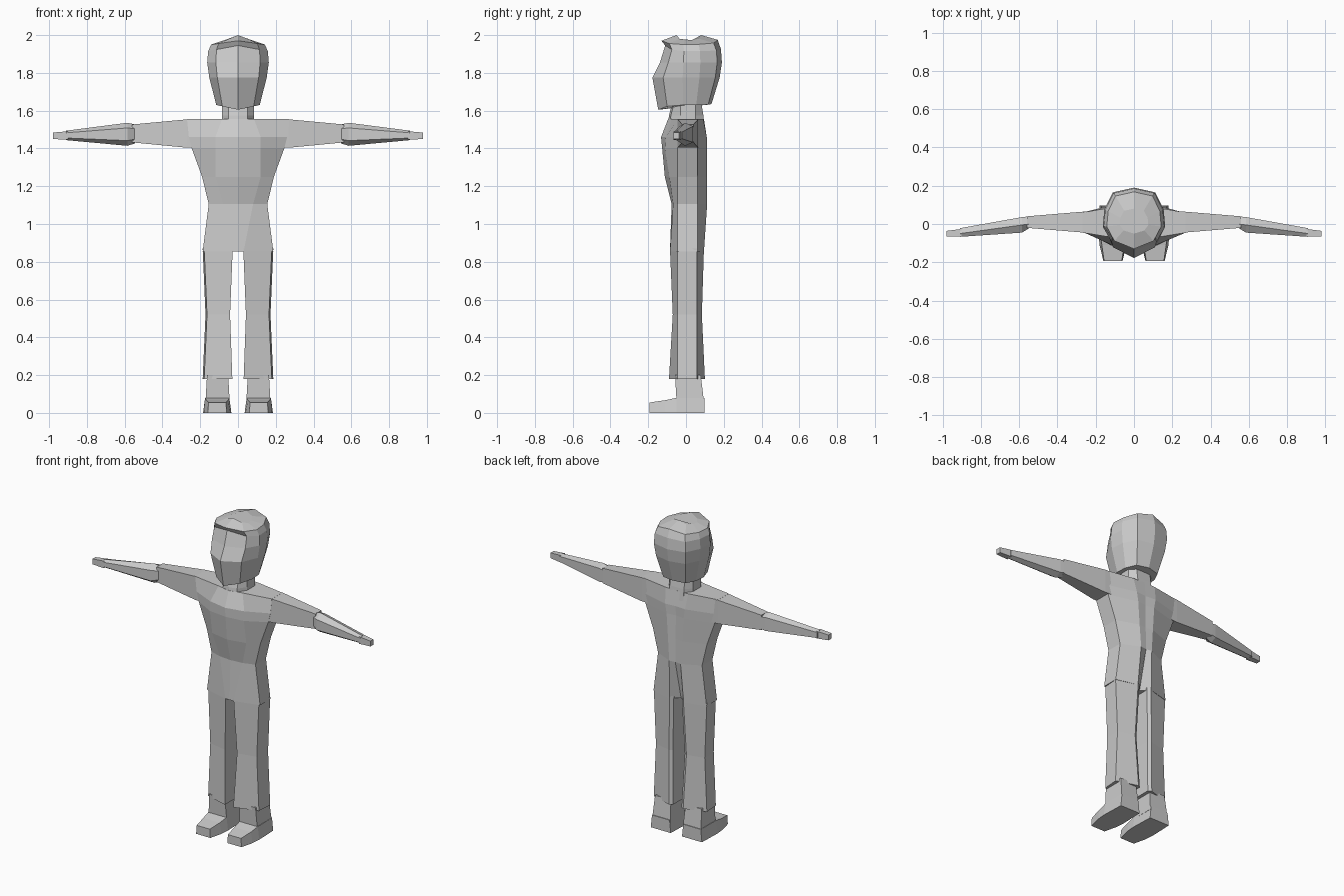
import bpy, bmesh

if "Cube" in bpy.data.objects:
    bpy.data.objects.remove(bpy.data.objects["Cube"])


def loft(name, rings, mirror=False):
    """Skin a sequence of equal-length vertex rings, cap both ends."""
    bm = bmesh.new()
    vs = [[bm.verts.new(p) for p in ring] for ring in rings]
    n = len(rings[0])
    for a, b in zip(vs, vs[1:]):
        for i in range(n):
            j = (i + 1) % n
            bm.faces.new((a[i], a[j], b[j], b[i]))
    bm.faces.new(vs[0][::-1])
    bm.faces.new(vs[-1])
    bmesh.ops.recalc_face_normals(bm, faces=bm.faces)
    me = bpy.data.meshes.new(name)
    bm.to_mesh(me)
    bm.free()
    ob = bpy.data.objects.new(name, me)
    bpy.context.collection.objects.link(ob)
    if mirror:
        ob.modifiers.new("mirror", 'MIRROR').use_mirror_merge = False
    return ob


def full(half):
    """Close a half ring (centre front to centre back) across x = 0."""
    return half + [(-x, y, z) for x, y, z in half[-2:0:-1]]


# head: width, front, back, height, extra height at centre front / centre back
PLAN = [(0, -1), (.72, -.68), (1, -.1), (.95, .4), (.68, .87), (0, 1)]


def head_ring(z, w, f, b, dzf, dzb):
    half = []
    for fx, fy in PLAN:
        y = fy * (b if fy > 0 else -f)
        dz = (dzb if fy > 0 else dzf) * (1 - fx)
        half.append((fx * w, y, z + dz))
    return full(half)


loft("head", [head_ring(*r) for r in (
    (1.63, .115, -.147, .135, -.025, .005),
    (1.775, .152, -.178, .178, 0, 0),
    (1.855, .163, -.138, .19, 0, 0),
    (1.915, .158, -.11, .185, .03, .01),
    (1.95, .142, -.13, .168, .02, .025),
    (1.972, .075, -.05, .08, .028, .028))])

# neck
loft("neck", [full([(0, f, z), (.05, f + .01, z), (.085, -.03, z),
                    (.085, .05, z), (.05, b, z), (0, b, z)])
              for z, f, b in ((1.5, -.1, .1), (1.575, -.09, .092), (1.65, -.07, .08))])

# torso: height, centre front, front corner x/y, side x, back corner x/y, centre back
TORSO = [(.855, -.085, .03, -.085, .187, .05, .095, .05),
         (1.105, -.076, .08, -.068, .155, .04, .112, .108),
         (1.25, -.112, .12, -.088, .19, .05, .11, .105),
         (1.40, -.126, .12, -.112, .245, .06, .11, .102),
         (1.46, -.132, .12, -.108, .26, .07, .11, .105),
         (1.555, -.095, .085, -.075, .27, .08, .092, .095)]
loft("torso", [full([(0, fc, z), (fx, fy, z), (sx, -.045, z), (sx, .06, z),
                     (bx, by, z), (0, bc, z)])
               for z, fc, fx, fy, sx, bx, by, bc in TORSO])

# trouser legs: height, inner x, outer x, front y, back y
loft("legs", [[(xi, yf, z), (xo - .008, -.045, z), (xo, .057, z),
               (xi + .02, yb, z), (xi, yb - .012, z)]
              for z, xi, xo, yf, yb in ((.87, .028, .187, -.085, .095),
                                        (.52, .042, .172, -.07, .084),
                                        (.18, .03, .187, -.09, .1))], mirror=True)

# upper arms: x, front y, back y, bottom z, top z
loft("upper_arms", [[(x, yf, z0), (x, yf, z1), (x, yb, z1), (x, yb, z0)]
                    for x, yf, yb, z0, z1 in ((.22, -.046, .066, 1.405, 1.554),
                                              (.27, -.044, .064, 1.404, 1.554),
                                              (.56, -.02, .04, 1.432, 1.527))], mirror=True)


# forearm sleeves and hands: six-sided section tapering outwards
def arm_ring(x, yf, ym, yb, z, h):
    return [(x, yf, z - h * .55), (x, yf, z + h * .55), (x, ym, z + h),
            (x, yb, z + h * .7), (x, yb, z - h * .7), (x, ym, z - h)]


loft("forearms", [arm_ring(.545, -.02, 0, .04, 1.477, .05),
                  arm_ring(.585, -.045, -.005, .036, 1.475, .061),
                  arm_ring(.91, -.067, -.05, -.022, 1.469, .025)], mirror=True)
loft("hands", [[(x, -.066, z0), (x, -.066, z1), (x, yb, z1), (x, yb, z0)]
               for x, yb, z0, z1 in ((.9, -.026, 1.446, 1.491),
                                     (.98, -.036, 1.45, 1.484))], mirror=True)

# shoes: y, sole half width, top half width, top height
loft("shoes", [[(.11 - s, y, 0), (.11 + s, y, 0), (.11 + t, y, h), (.11 - t, y, h)]
               for y, s, t, h in ((-.193, .05, .046, .055), (-.11, .07, .058, .067),
                                  (-.05, .075, .064, .08), (.097, .07, .062, .08))],
     mirror=True)

# ankles
loft("ankles", [[(.108 - w, yf, z), (.108 + w, yf, z), (.108 + w, yb, z), (.108 - w, yb, z)]
                for z, w, yf, yb in ((.06, .064, -.05, .095),
                                     (.2, .056, -.058, .078))], mirror=True)
